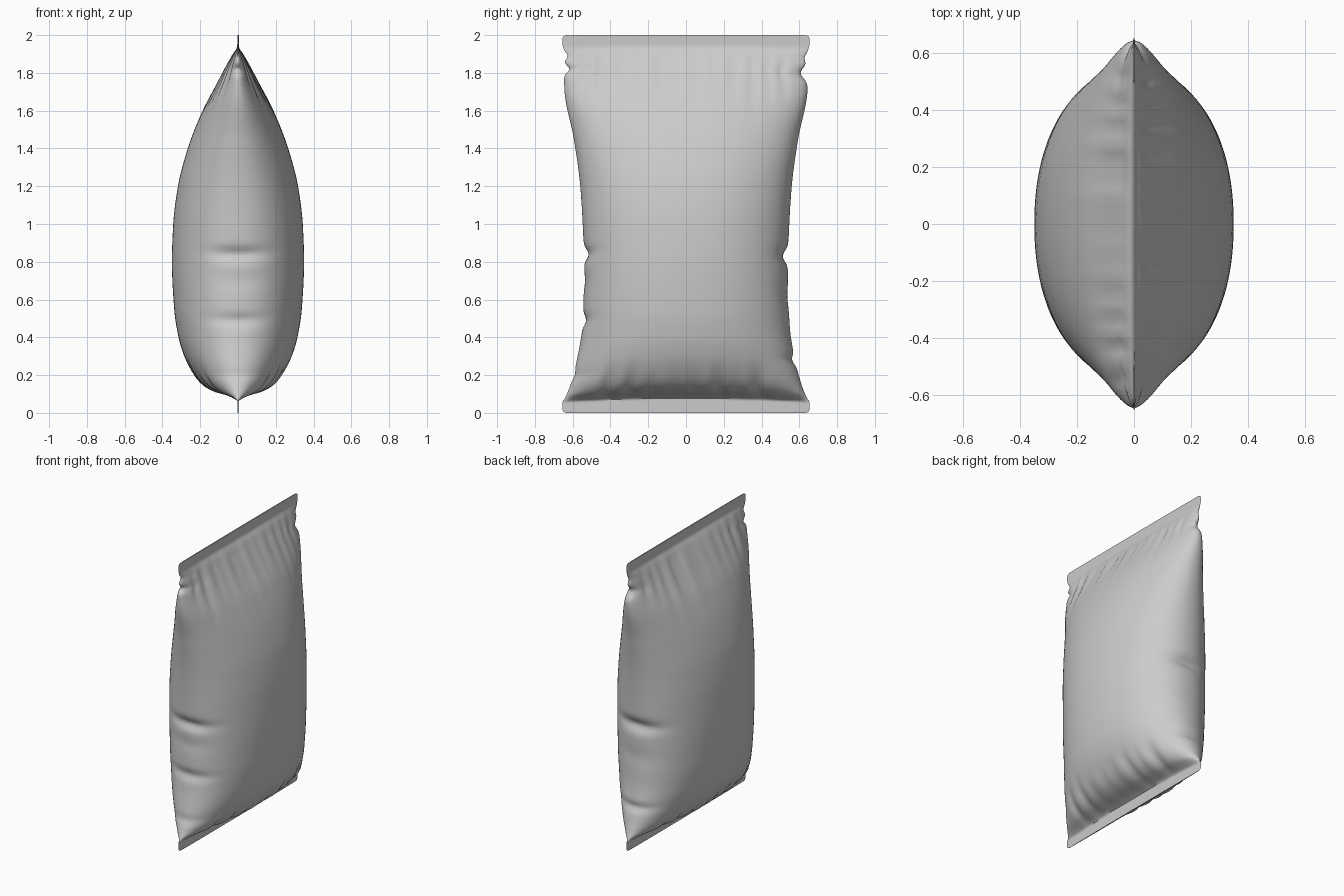
import bpy, bmesh, math, random

if "Cube" in bpy.data.objects:
    bpy.data.objects.remove(bpy.data.objects["Cube"])

random.seed(4)
RINGS, SEGS = 170, 128

# Half depth and half width of the bag as (height, value) profiles
DEPTH = [(0, .004), (.055, .004), (.07, .04), (.1, .125), (.15, .195), (.2, .235), (.3, .285),
         (.4, .315), (.55, .338), (.8, .35), (1.0, .343), (1.2, .318), (1.4, .266), (1.6, .188),
         (1.75, .11), (1.85, .057), (1.9, .028), (1.935, .006), (1.95, .004), (2, .004)]
WIDTH = [(0, .635), (.006, .648), (.02, .655), (.055, .655), (.075, .642), (.14, .615), (.27, .58),
         (.45, .55), (.6, .543), (.8, .54), (1.0, .547), (1.2, .56), (1.45, .594),
         (1.7, .643), (1.8, .647), (1.93, .65), (1.95, .655), (1.98, .655), (1.994, .648), (2, .635)]

# Side dents: side, height, depth, half height
DENTS = [(1, .83, .028, .04), (1, .28, .016, .03), (1, .62, .006, .06), (1, 1.8, .04, .04),
         (1, 1.88, .02, .03), (-1, .84, .025, .035), (-1, .49, .018, .035), (-1, .7, .006, .05),
         (-1, 1.82, .03, .025), (-1, 1.89, .022, .025), (-1, .2, .008, .03)]


def curve(pts, z):
    """Smooth interpolation with limited tangents."""
    n = len(pts)
    i = 0
    while i < n - 2 and z > pts[i + 1][0]:
        i += 1

    def sec(k):
        k = min(max(k, 0), n - 2)
        return (pts[k + 1][1] - pts[k][1]) / (pts[k + 1][0] - pts[k][0])

    def slope(k):
        a, b = sec(k - 1), sec(k)
        return 0 if a * b <= 0 else 2 * a * b / (a + b)

    h = pts[i + 1][0] - pts[i][0]
    t = (z - pts[i][0]) / h
    return ((2*t**3 - 3*t**2 + 1) * pts[i][1] + (t**3 - 2*t**2 + t) * h * slope(i)
            + (3*t**2 - 2*t**3) * pts[i + 1][1] + (t**3 - t**2) * h * slope(i + 1))


def gauss(v, w):
    return math.exp(-(v / w) ** 2)


# Random folds for each face: position, width, strength, length
def make_folds(count, span, width, amp, length):
    return [(span * (2 * (i + .5) / count - 1) + random.uniform(-.02, .02),
             width * random.uniform(.8, 1.2), amp * random.uniform(.5, 1.2),
             length * random.uniform(.7, 1.3)) for i in range(count)]


top_folds = {s: make_folds(12, .58, .026, .012, .17) for s in (1, -1)}
low_folds = {s: make_folds(8, .46, .032, .024, .10) for s in (1, -1)}


def point(z, a):
    c, s = math.cos(a), math.sin(a)
    sx, sy = (1 if c >= 0 else -1), (1 if s >= 0 else -1)
    e = 2 / 2.15
    w = curve(WIDTH, z)
    v = sy * abs(s) ** e
    y = w * v
    # the lower seal line arches slightly in the middle
    zd = max(0, z - .022 * (1 - v * v) * gauss(z - .07, .05))
    d = curve(DEPTH, zd)
    x = d * abs(c) ** e
    # gathered folds running from both seals
    puff = min(1, x / .05)
    for p, fw, amp, ln in top_folds[sx]:
        x -= puff * amp * gauss(y - p, fw) * gauss(z - 1.83, ln)
    for p, fw, amp, ln in low_folds[sx]:
        drift = p * (1 - .3 * max(0, z - .1))
        x -= puff * amp * gauss(y - drift, fw) * gauss(z - .13, ln)
    # creases pressed into the narrow sides
    for side, dz, dep, dh in DENTS:
        if side == sy:
            y -= side * dep * gauss(z - dz - .3 * x * x, dh) * gauss(x, .17) * abs(s) ** 4
    return sx * x, y, z


# Bag skin: one closed skin from seal to seal
bm = bmesh.new()
rings = []
for i in range(RINGS + 1):
    t = i / RINGS
    z = .55 * (1 - math.cos(math.pi * t)) + .45 * 2 * t
    rings.append([bm.verts.new(point(z, 2 * math.pi * (j + .5) / SEGS)) for j in range(SEGS)])
for lo, hi in zip(rings, rings[1:]):
    for j in range(SEGS):
        k = (j + 1) % SEGS
        bm.faces.new((lo[j], hi[j], hi[k], lo[k]))
bm.faces.new(rings[0])
bm.faces.new(rings[-1])
bmesh.ops.recalc_face_normals(bm, faces=bm.faces)
mesh = bpy.data.meshes.new("sealed_bag")
bm.to_mesh(mesh)
bm.free()
bag = bpy.data.objects.new("sealed_bag", mesh)
bpy.context.collection.objects.link(bag)
bpy.context.view_layer.objects.active = bag
bag.select_set(True)
bpy.ops.object.shade_smooth_by_angle(angle=math.radians(50))
